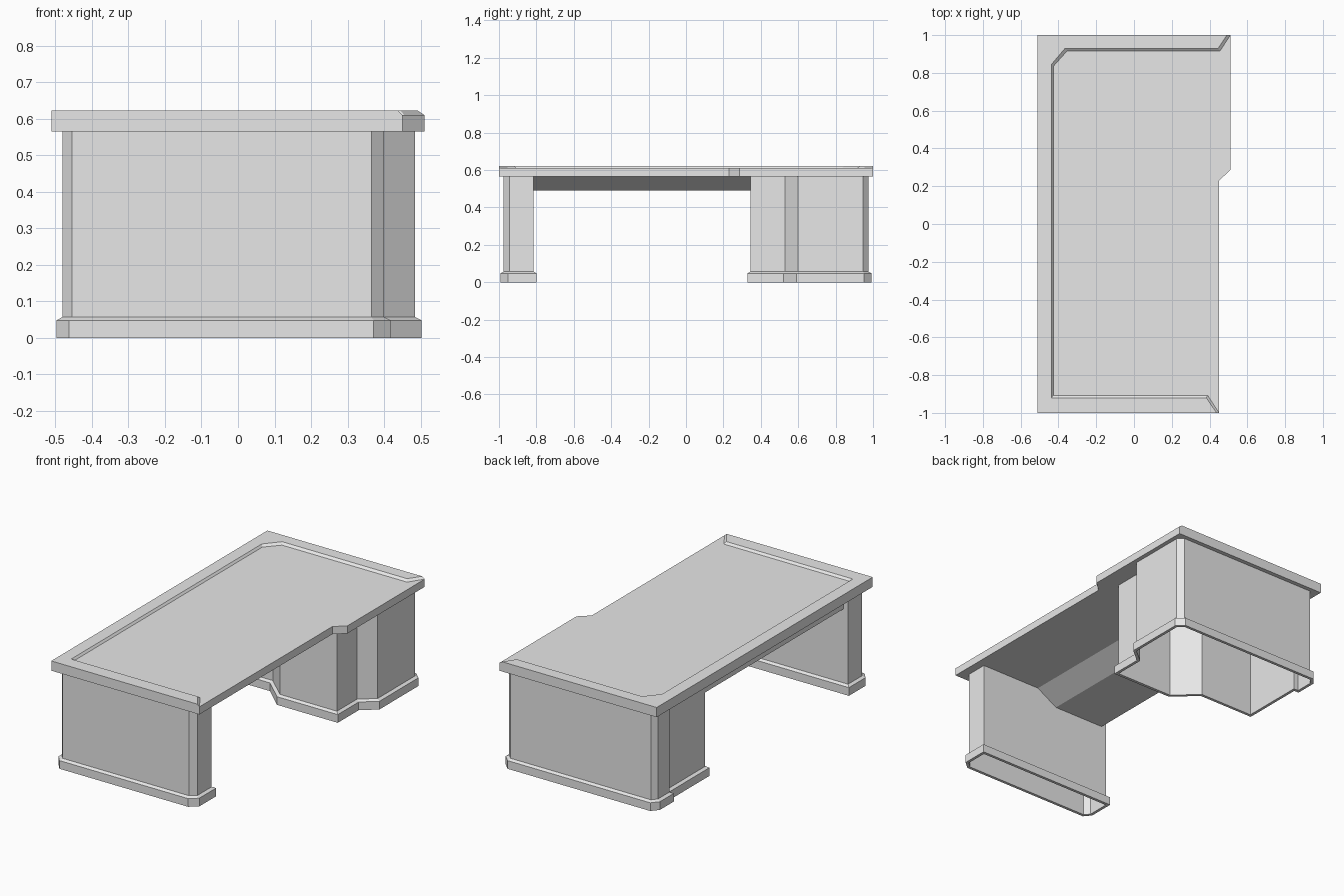
import bpy
import bmesh
from mathutils import Vector

cube = bpy.data.objects.get("Cube")
if cube:
    bpy.data.objects.remove(cube)

grey = bpy.data.materials.new("plain_grey")
grey.use_nodes = True
grey.diffuse_color = (0.8, 0.8, 0.8, 1)
grey.node_tree.nodes["Principled BSDF"].inputs["Base Color"].default_value = (0.8, 0.8, 0.8, 1)


def loft(name, rings, cap_start=True, cap_end=True):
    """Join rings of 3D points with flat quads, optionally capping the ends."""
    bm = bmesh.new()
    loops = [[bm.verts.new(p) for p in ring] for ring in rings]
    for a, b in zip(loops, loops[1:]):
        for i in range(len(a)):
            j = (i + 1) % len(a)
            bm.faces.new((a[i], a[j], b[j], b[i]))
    if cap_start:
        bm.faces.new(loops[0][::-1])
    if cap_end:
        bm.faces.new(loops[-1])
    bmesh.ops.recalc_face_normals(bm, faces=bm.faces[:])
    mesh = bpy.data.meshes.new(name)
    bm.to_mesh(mesh)
    bm.free()
    mesh.materials.append(grey)
    obj = bpy.data.objects.new(name, mesh)
    bpy.context.collection.objects.link(obj)
    return obj


def at(outline, z):
    return [(x, y, z) for x, y in outline]


def grow(outline, d):
    """Offset a counter-clockwise outline outwards with mitred corners."""
    pts = [Vector(p) for p in outline]
    out = []
    for i, p in enumerate(pts):
        e1 = (p - pts[i - 1]).normalized()
        e2 = (pts[(i + 1) % len(pts)] - p).normalized()
        n1, n2 = Vector((e1.y, -e1.x)), Vector((e2.y, -e2.x))
        out.append(tuple(p + (n1 + n2) * d / (1 + n1.dot(n2))))
    return out


UNDER, FIELD, RIM = 0.565, 0.61, 0.622


def pedestal(name, outline):
    # hollow walls, open underneath
    loft(name + "_walls", [at(outline, 0), at(outline, UNDER)], cap_start=False)
    # plinth ring with sloped top edge
    foot = grow(outline, 0.017)
    loft(name + "_plinth",
         [at(outline, 0), at(foot, 0), at(foot, 0.048), at(outline, 0.057)],
         cap_start=False, cap_end=False)


# Narrow pedestal at the front
pedestal("front_pedestal", [
    (-0.455, -0.975), (0.365, -0.975), (0.40, -0.945),
    (0.40, -0.815), (-0.48, -0.815), (-0.48, -0.945)])

# Wide stepped pedestal at the back
pedestal("back_pedestal", [
    (0.40, 0.345), (0.40, 0.53), (0.485, 0.60), (0.485, 0.945),
    (0.455, 0.975), (-0.455, 0.975), (-0.48, 0.945), (-0.48, 0.84),
    (-0.45, 0.84), (-0.45, 0.465), (-0.10, 0.465), (0.03, 0.345)])

# Table top slab with a stepped user side
slab = [(-0.51, -1), (0.45, -1), (0.45, 0.23), (0.51, 0.285), (0.51, 1), (-0.51, 1)]
loft("table_top", [at(slab, UNDER), at(slab, FIELD)])

# Raised border on three sides, with sloped inner wall
outer = [(-0.51, 1), (-0.51, -1)]
rim_low = outer + [(0.45, -1), (0.39, -0.907), (-0.427, -0.907),
                   (-0.427, 0.835), (-0.355, 0.915), (0.455, 0.915), (0.51, 1)]
rim_high = outer + [(0.437, -1), (0.383, -0.92), (-0.437, -0.92),
                    (-0.437, 0.845), (-0.365, 0.93), (0.445, 0.93), (0.492, 1)]
loft("table_rim", [at(rim_low, FIELD), at(rim_high, RIM)], cap_start=False)

# Apron box under the top, sloped towards the knee space
profile = [(0.01, UNDER), (-0.12, 0.49), (-0.45, 0.49), (-0.45, UNDER)]
loft("apron", [[(x, y, z) for x, z in profile] for y in (-0.815, 0.465)])
